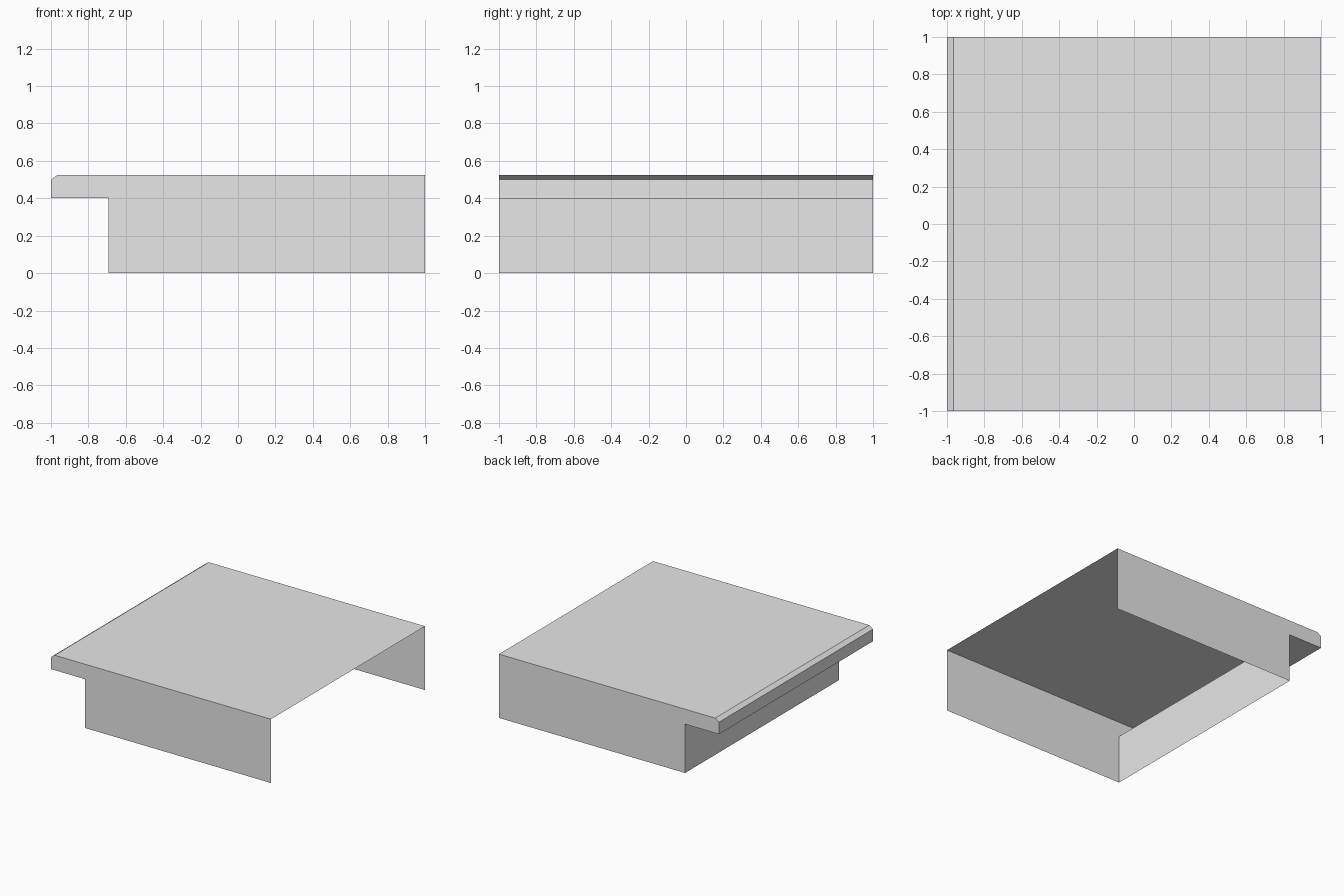
import bpy
import bmesh

cube = bpy.data.objects.get("Cube")
if cube:
    bpy.data.objects.remove(cube, do_unlink=True)

# Single light grey material
GREY = (0.8, 0.8, 0.8, 1.0)
mat = bpy.data.materials.new("light_grey")
mat.use_nodes = True
mat.diffuse_color = GREY
mat.node_tree.nodes["Principled BSDF"].inputs["Base Color"].default_value = GREY

# Side profile (x, z): riser, overhanging lip, chamfer, top, open end
PROFILE = [(-0.692, 0), (-0.692, 0.401), (-1, 0.401), (-1, 0.5),
           (-0.966, 0.524), (1, 0.524), (1, 0)]


def add_part(name, build):
    """Make an object whose faces are filled in by build(bm)."""
    bm = bmesh.new()
    build(bm)
    mesh = bpy.data.meshes.new(name)
    bm.to_mesh(mesh)
    bm.free()
    mesh.materials.append(mat)
    obj = bpy.data.objects.new(name, mesh)
    bpy.context.collection.objects.link(obj)
    return obj


def row(bm, points, y):
    return [bm.verts.new((x, y, z)) for x, z in points]


# Bent sheet: riser, lip and top; the bottom and the +x end stay open
def sheet(bm):
    front, back = (row(bm, PROFILE[:-1], y) for y in (-1, 1))
    for i in range(len(front) - 1):
        bm.faces.new((front[i], front[i + 1], back[i + 1], back[i]))


add_part("step_tread_and_riser", sheet)

# Notched end walls, facing outwards
add_part("front_wall", lambda bm: bm.faces.new(row(bm, PROFILE[::-1], -1)))
add_part("back_wall", lambda bm: bm.faces.new(row(bm, PROFILE, 1)))
